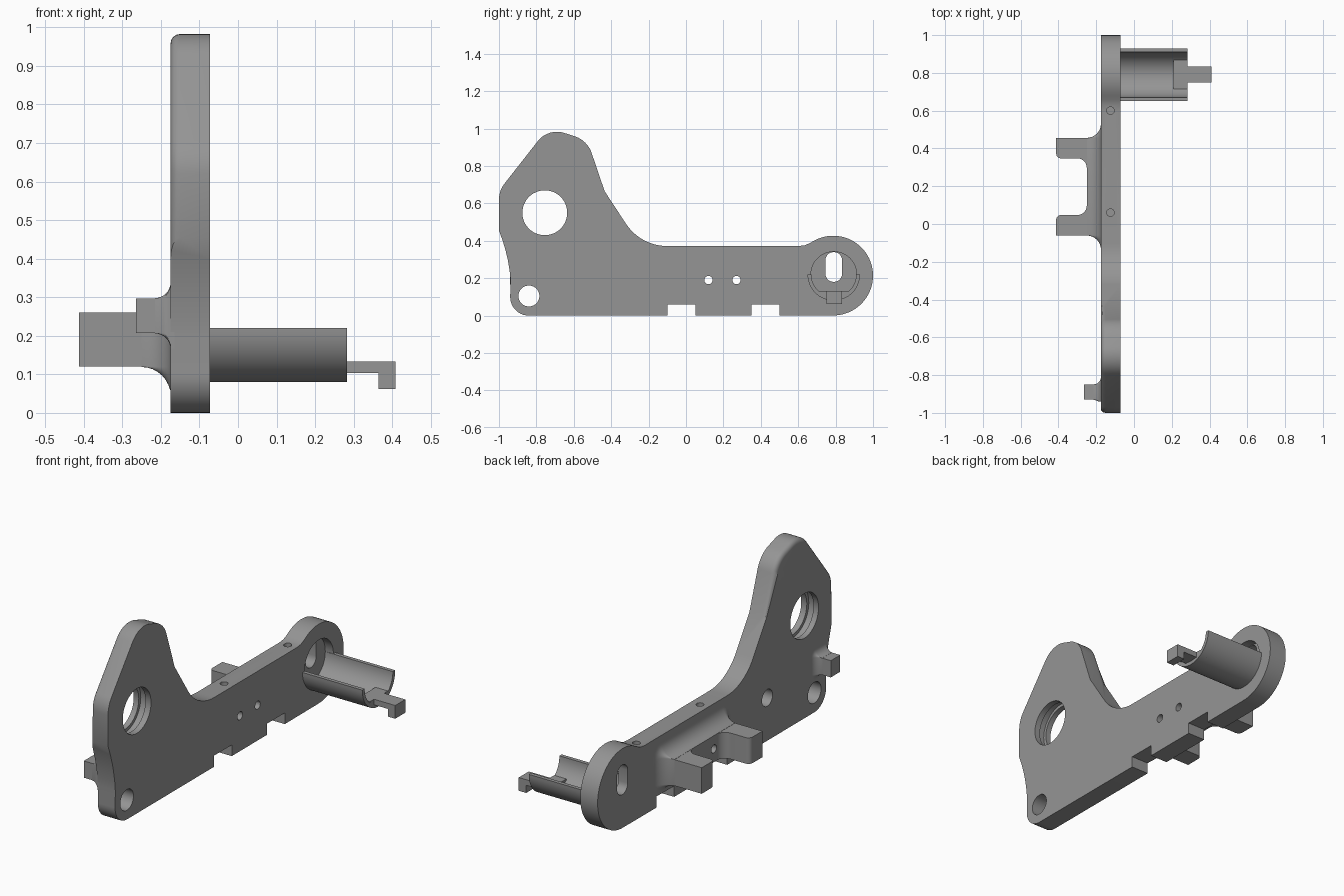
import bpy, bmesh, math
from math import sin, cos, radians

if "Cube" in bpy.data.objects:
    bpy.data.objects.remove(bpy.data.objects["Cube"])

grey = bpy.data.materials.new("grey metal")
grey.diffuse_color = (0.3, 0.3, 0.3, 1)
grey.use_nodes = True
grey.node_tree.nodes["Principled BSDF"].inputs["Base Color"].default_value = grey.diffuse_color

XL, XR = -0.175, -0.072          # faces of the side plate


def arc(cx, cy, r, a0, a1, n=10):
    return [(cx + r * cos(radians(a0 + (a1 - a0) * i / n)),
             cy + r * sin(radians(a0 + (a1 - a0) * i / n))) for i in range(n + 1)]


def finish(name, bm):
    bmesh.ops.recalc_face_normals(bm, faces=bm.faces[:])
    me = bpy.data.meshes.new(name)
    bm.to_mesh(me)
    bm.free()
    me.materials.append(grey)
    ob = bpy.data.objects.new(name, me)
    bpy.context.collection.objects.link(ob)
    return ob


def loft(name, rings):
    """Skin a stack of equal rings and cap both ends."""
    bm = bmesh.new()
    vs = [[bm.verts.new(p) for p in ring] for ring in rings]
    n = len(vs[0])
    for a, b in zip(vs, vs[1:]):
        for i in range(n):
            bm.faces.new((a[i], a[(i + 1) % n], b[(i + 1) % n], b[i]))
    bm.faces.new(vs[0])
    bm.faces.new(vs[-1])
    return finish(name, bm)


def prism(name, pts, a, b, axis="x"):
    put = (lambda p, h: (h, p[0], p[1])) if axis == "x" else (lambda p, h: (p[0], p[1], h))
    return loft(name, [[put(p, h) for p in pts] for h in (a, b)])


def box(name, x0, x1, y0, y1, z0, z1):
    return prism(name, [(y0, z0), (y1, z0), (y1, z1), (y0, z1)], x0, x1)


def circle(cx, cy, r, n=40):
    return arc(cx, cy, r, 0, 360, n)[:-1]


def cut(ob, cutters):
    for c in cutters:
        m = ob.modifiers.new("cut", "BOOLEAN")
        m.operation, m.object, m.solver = "DIFFERENCE", c, "EXACT"
    dg = bpy.context.evaluated_depsgraph_get()
    dg.update()
    me = bpy.data.meshes.new_from_object(ob.evaluated_get(dg))
    ob.modifiers.clear()
    ob.data = me


# side plate outline (y, z), counterclockwise, with two bottom notches
outline = arc(-0.84, 0.1, 0.1, 180, 270)
for y0, y1 in ((-0.1, 0.05), (0.35, 0.5)):
    outline += [(y0, 0), (y0, 0.06), (y1, 0.06), (y1, 0)]
outline += arc(0.787, 0.214, 0.213, -90, 120, 40)
outline += [(0.66, 0.387), (0.635, 0.376), (0.6, 0.372)]
outline += arc(-0.1, 0.636, 0.264, 270, 214, 12)
outline += [(-0.435, 0.665)]
outline += arc(-0.639, 0.824, 0.142, 19, 70)
outline += arc(-0.69, 0.853, 0.13, 70, 142)
outline += arc(-0.86, 0.62, 0.14, 142, 180)
outline += [(-1, 0.455), (-0.98, 0.4), (-0.965, 0.35), (-0.953, 0.3),
            (-0.943, 0.24), (-0.938, 0.19)]
plate = prism("side_plate", outline, XL, XR)

# rounded left edge on the tall end of the plate
bm = bmesh.new()
bm.from_mesh(plate.data)
edges = [e for e in bm.edges
         if all(v.co.x < XL + 0.001 and v.co.z > 0.45 and v.co.y < -0.43 for v in e.verts)]
bmesh.ops.bevel(bm, geom=edges, offset=0.025, segments=4, affect="EDGES", profile=0.5)
bm.to_mesh(plate.data)
bm.free()

# holes in the plate
pin_holes = [prism("pin_hole_cutter", circle(y, 0.19, 0.022, 24), -0.5, 0.1) for y in (0.12, 0.27)]
slot = arc(0.79, 0.295, 0.045, 0, 180) + arc(0.79, 0.225, 0.045, 180, 360)
cutters = pin_holes + [
    prism("big_hole_cutter", circle(-0.755, 0.55, 0.12, 48), -0.4, 0.1),
    prism("big_groove_cutter", circle(-0.755, 0.55, 0.137, 48), -0.145, -0.105),
    prism("corner_hole_cutter", circle(-0.84, 0.105, 0.056), -0.4, 0.1),
    prism("blind_hole_cutter", circle(-0.44, 0.23, 0.045), -0.4, -0.115),
    prism("slot_cutter", slot, -0.4, 0.1),
    prism("socket_cutter", circle(0.79, 0.22, 0.122, 48), -0.12, 0.1),
] + [prism("top_hole_cutter", circle(-0.125, y, 0.02, 24), 0.3, 0.5, "z") for y in (0.06, 0.6)]
cut(plate, cutters)


def flare(name, y0, y1, z0, z1, r, ymin=-2, zmin=0):
    """Concave fillet that spreads a rectangular root onto the plate."""
    rings = []
    for i in range(10):
        a = radians(min(i, 8) * 90 / 8)
        o = r - r * cos(a)
        x = XL - r + r * sin(a) + (0.01 if i == 9 else 0)
        c = o + 0.001
        pts = []
        for k, (cy, cz) in enumerate(((y1, z1), (y0, z1), (y0, z0), (y1, z0))):
            pts += arc(cy, cz, c, 90 * k, 90 * k + 90, 6)
        rings.append([(x, max(y, ymin), max(z, zmin)) for y, z in pts])
    return loft(name, rings)


# forked bracket on the left face
mid = 0.1975
half = [(XL + 0.01, 0.2575), (-0.412, 0.2575)]
half += arc(-0.387, 0.175, 0.025, 180, 270, 6)
half += arc(-0.30, 0.10, 0.05, 90, 0, 8)
fork = [(x, mid + d) for x, d in half] + [(x, mid - d) for x, d in reversed(half)]
bracket = prism("fork_bracket", fork, 0.12, 0.26, "z")
root = flare("fork_bracket_root", -0.06, 0.455, 0.12, 0.26, 0.075, zmin=0.06)
cut(bracket, pin_holes)
cut(root, pin_holes)

# small peg near the front edge
peg = box("peg", -0.265, XL + 0.01, -0.93, -0.85, 0.207, 0.297)
peg_root = flare("peg_root", -0.93, -0.85, 0.207, 0.297, 0.04, ymin=-0.94)

# half-tube cradle with its hooked tongue
shell = arc(0.79, 0.22, 0.14, 180, 360, 32) + arc(0.79, 0.22, 0.12, 360, 180, 32)
cradle = prism("half_tube", shell, -0.11, 0.283)
tongue_base = box("tongue_base", 0.21, 0.283, 0.715, 0.867, 0.103, 0.133)
hook = [(0.27, 0.103), (0.365, 0.103), (0.365, 0.062), (0.409, 0.062), (0.409, 0.133), (0.27, 0.133)]
tongue = loft("hooked_tongue", [[(x, y, z) for x, z in hook] for y in (0.75, 0.835)])

for c in cutters:
    bpy.data.objects.remove(c)

# smooth the curved walls, keep real edges crisp
for ob in list(bpy.context.collection.objects):
    bpy.ops.object.select_all(action="DESELECT")
    ob.select_set(True)
    bpy.context.view_layer.objects.active = ob
    bpy.ops.object.shade_smooth_by_angle(angle=radians(25))
